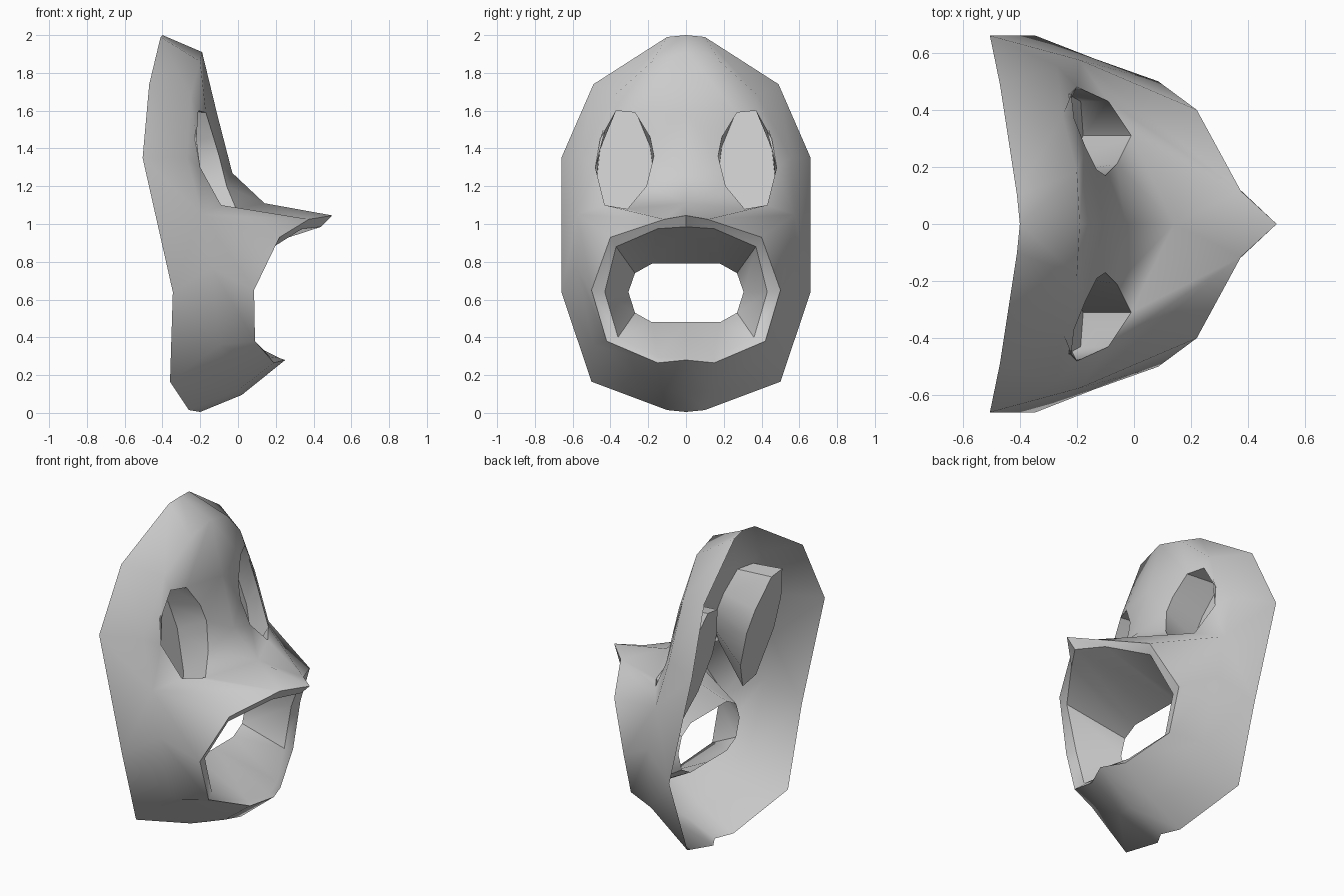
import bpy, bmesh
from mathutils import Vector

if "Cube" in bpy.data.objects:
    bpy.data.objects.remove(bpy.data.objects["Cube"])

gray = bpy.data.materials.new("plain_gray")
gray.diffuse_color = (0.6, 0.6, 0.6, 1)
gray.use_nodes = True
gray.node_tree.nodes["Principled BSDF"].inputs["Base Color"].default_value = gray.diffuse_color


def fractions(pts):
    # normalised arc length along a polyline
    d = [0.0]
    for a, b in zip(pts, pts[1:]):
        d.append(d[-1] + (Vector(b) - Vector(a)).length)
    return [x / d[-1] for x in d]


class Part:
    """Half of a symmetric surface, mirrored across y = 0."""

    def __init__(self, name):
        self.name, self.bm, self.verts = name, bmesh.new(), {}

    def v(self, p):
        key = tuple(round(c, 4) for c in p)
        if key not in self.verts:
            self.verts[key] = self.bm.verts.new(key)
        return self.verts[key]

    def face(self, *pts):
        vs = list(dict.fromkeys(self.v(p) for p in pts))
        if len(vs) > 2 and not self.bm.faces.get(vs):
            self.bm.faces.new(vs)

    def bridge(self, a, b):
        # quads for equal counts, otherwise triangles by arc length
        if len(a) == len(b):
            for i in range(len(a) - 1):
                self.face(a[i], a[i + 1], b[i + 1], b[i])
            return
        fa, fb, i, j = fractions(a), fractions(b), 0, 0
        while i < len(a) - 1 or j < len(b) - 1:
            if j == len(b) - 1 or (i < len(a) - 1 and fa[i + 1] <= fb[j + 1]):
                self.face(a[i], a[i + 1], b[j])
                i += 1
            else:
                self.face(a[i], b[j + 1], b[j])
                j += 1

    def finish(self, angle=1.0):
        bmesh.ops.recalc_face_normals(self.bm, faces=self.bm.faces[:])
        me = bpy.data.meshes.new(self.name)
        self.bm.to_mesh(me)
        self.bm.free()
        ob = bpy.data.objects.new(self.name, me)
        bpy.context.collection.objects.link(ob)
        me.materials.append(gray)
        m = ob.modifiers.new("mirror", 'MIRROR')
        m.use_axis = (False, True, False)
        m.merge_threshold = 0.002
        bpy.ops.object.select_all(action='DESELECT')
        ob.select_set(True)
        bpy.context.view_layer.objects.active = ob
        bpy.ops.object.modifier_apply(modifier=m.name)
        bpy.ops.object.shade_smooth_by_angle(angle=angle)


# open back rim, crown to chin
rim = [(-.40, 0, 2.0), (-.41, .1, 1.99), (-.47, .49, 1.74), (-.505, .66, 1.35),
       (-.345, .66, .64), (-.36, .5, .165), (-.26, .1, .015), (-.2, 0, .005)]
# brow and cheek line, forehead to chin
cheek = [(-.19, 0, 1.91), (-.2, .18, 1.86), (-.25, .38, 1.68), (-.27, .555, 1.35),
         (-.19, .575, 1.05), (-.14, .58, .77), (-.1, .49, .36), (0, .13, .12),
         (.02, 0, .095)]
# eye opening, starting at its top inner corner and going outward
eye = [(-.17, .27, 1.59), (-.21, .37, 1.6), (-.22, .455, 1.45), (-.2, .48, 1.3),
       (-.09, .43, 1.1), (-.01, .31, 1.08), (-.06, .21, 1.2), (-.1, .17, 1.36),
       (-.13, .19, 1.46)]
nose = [(-.19, 0, 1.91), (-.11, 0, 1.58), (-.03, 0, 1.27), (.14, 0, 1.11)]
# lips and mouth tunnel, top to bottom
lip = [(.5, 0, 1.045), (.375, .115, 1.025), (.22, .4, .93), (.085, .5, .65),
       (.09, .42, .38), (.19, .15, .265), (.25, 0, .28)]
inner_lip = [(.44, 0, .985), (.34, .15, .975), (.19, .37, .88), (.07, .43, .64),
             (.07, .36, .40), (.17, .15, .297), (.22, 0, .29)]
throat = [(-.16, 0, .79), (-.16, .18, .79), (-.16, .27, .74), (-.16, .305, .64),
          (-.16, .27, .53), (-.16, .18, .48), (-.16, 0, .48)]

# face shell
shell = Part("face_shell")
shell.bridge(rim[:2], cheek[:2])
shell.bridge(rim[1:5], cheek[1:6])
shell.bridge(rim[4:], cheek[5:])
shell.bridge(nose, [cheek[1], eye[0], eye[8], eye[7], eye[6], eye[5]])
shell.face(nose[0], cheek[1], cheek[0])
shell.bridge(cheek[1:5], eye[:5])
snout = [nose[3], eye[5], eye[4], cheek[4], cheek[5]]
shell.bridge(snout[:2], lip[:2])
shell.bridge(snout[1:4], lip[1:3])
shell.bridge(snout[3:], lip[2:4])
shell.bridge(cheek[5:], lip[3:])
shell.finish(1.6)

# mouth lining: lip thickness and the tunnel to the back
mouth = Part("mouth_lining")
mouth.bridge(lip, inner_lip)
mouth.bridge(inner_lip, throat)
mouth.finish(0.8)

# eye sockets: cups that widen downward behind the openings, with a sloping floor
socket = Part("eye_sockets")
back = []
for x, y, z in eye:
    h = .84 + (z - 1.08) * 1.5
    back.append((-.4 + (1.58 - h) * .3, y, h))
mid = sum((Vector(p) for p in back), Vector()) / len(back)
socket.bridge(eye + eye[:1], back + back[:1])
for p, q in zip(back, back[1:] + back[:1]):
    socket.face(p, q, tuple(mid))
socket.finish(1.0)
